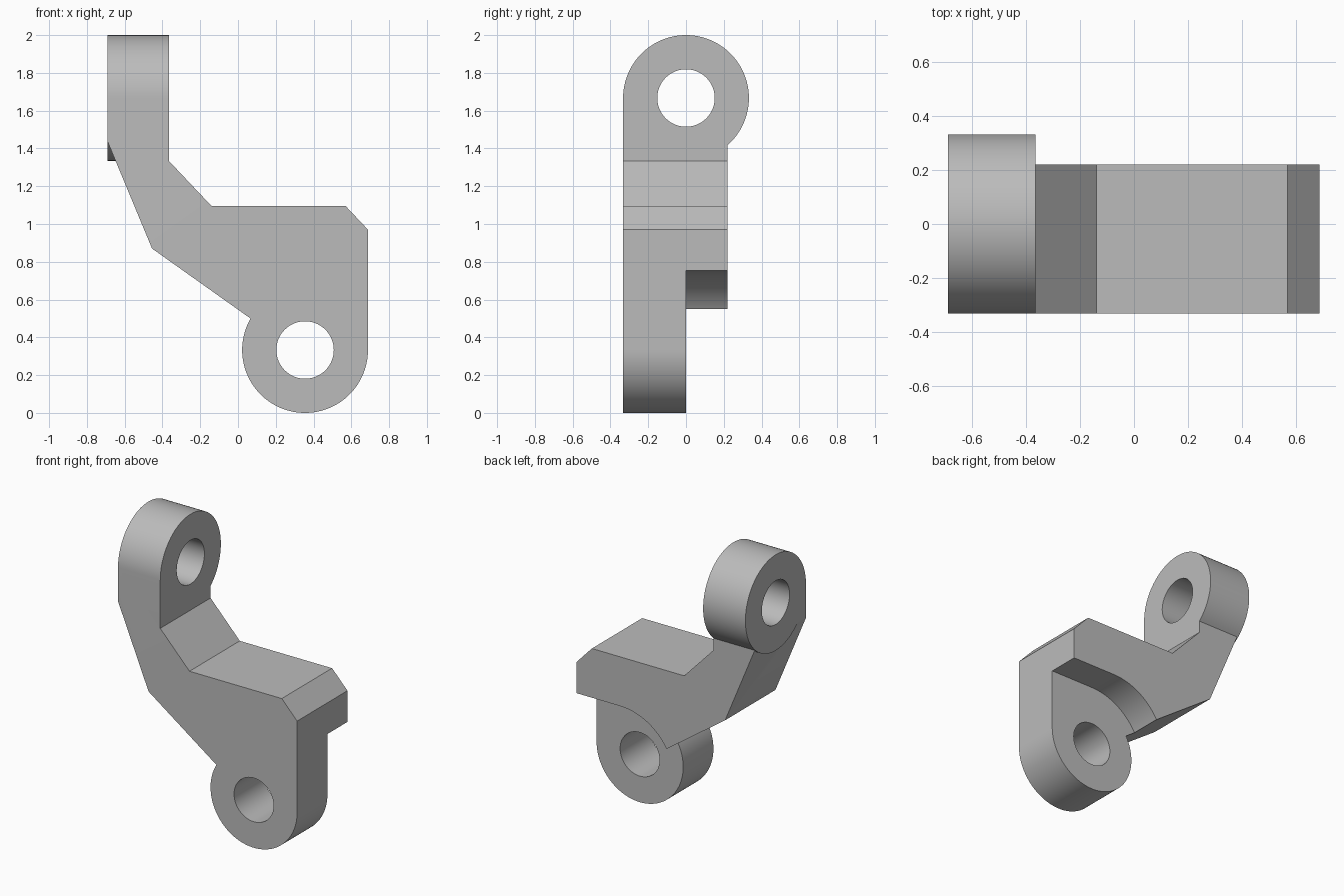
import bpy
import bmesh
from math import cos, sin, radians
from mathutils import Vector

if "Cube" in bpy.data.objects:
    bpy.data.objects.remove(bpy.data.objects["Cube"])

R, HOLE, CLEAR = 0.333, 0.152, 0.42   # lug, bore and clearance radii
LOW = (0.355, R)                      # lower lug centre (x, z)
HIGH = (0.0, 2 - R)                   # upper lug centre (y, z)
LEFT, NECK = -0.69, -0.365
RIGHT = LOW[0] + R
FRONT, BACK = -R, 0.22

grey = bpy.data.materials.new("plain grey")
grey.use_nodes = True
grey.diffuse_color = (0.5, 0.5, 0.5, 1)
grey.node_tree.nodes["Principled BSDF"].inputs["Base Color"].default_value = (0.5, 0.5, 0.5, 1)


def arc(centre, radius, start, end, steps):
    angles = [radians(start + (end - start) * i / steps) for i in range(steps + 1)]
    return [(centre[0] + radius * cos(a), centre[1] + radius * sin(a)) for a in angles]


def circle(centre, radius):
    return arc(centre, radius, 0, 360, 96)[:-1]


def extrude(name, profile, axis, start, end):
    """Prism from a flat profile: along y for an xz profile, along x for a yz one."""
    bm = bmesh.new()
    place = (lambda u, v: (u, start, v)) if axis == "y" else (lambda u, v: (start, u, v))
    face = bm.faces.new([bm.verts.new(place(u, v)) for u, v in profile])
    moved = bmesh.ops.extrude_face_region(bm, geom=[face])["geom"]
    step = Vector((0, end - start, 0)) if axis == "y" else Vector((end - start, 0, 0))
    bmesh.ops.translate(bm, vec=step, verts=[g for g in moved if isinstance(g, bmesh.types.BMVert)])
    bmesh.ops.recalc_face_normals(bm, faces=bm.faces)
    mesh = bpy.data.meshes.new(name)
    bm.to_mesh(mesh)
    bm.free()
    mesh.materials.append(grey)
    obj = bpy.data.objects.new(name, mesh)
    bpy.context.collection.objects.link(obj)
    return obj


def combine(target, tool, operation):
    tool.hide_render = True
    mod = target.modifiers.new(tool.name, "BOOLEAN")
    mod.operation, mod.solver, mod.object = operation, "EXACT", tool
    bpy.context.view_layer.objects.active = target
    bpy.ops.object.modifier_apply(modifier=mod.name)
    bpy.data.objects.remove(tool)


# Cranked arm with the rounded lower lug in its outline
outline = [(LEFT, HIGH[1]), (NECK, HIGH[1]), (NECK, 1.333), (-0.14, 1.095),
           (0.57, 1.095), (RIGHT, 0.97)]
outline += arc(LOW, R, 0, -210, 70)
outline += [(-0.455, 0.87), (LEFT, 1.435)]
bracket = extrude("bracket", outline, "y", FRONT, BACK)

# Clearance behind the lower lug
pocket = arc(LOW, CLEAR, 90, 270, 60) + [(1, LOW[1] - CLEAR), (1, LOW[1] + CLEAR)]
combine(bracket, extrude("rear_clearance", pocket, "y", 0, 0.5), "DIFFERENCE")

# Upper lug, turned a quarter from the lower one
combine(bracket, extrude("upper_lug", circle(HIGH, R), "x", LEFT, NECK), "UNION")

# Bores through both lugs
combine(bracket, extrude("upper_bore", circle(HIGH, HOLE), "x", -1, 0), "DIFFERENCE")
combine(bracket, extrude("lower_bore", circle(LOW, HOLE), "y", -1, 1), "DIFFERENCE")

bpy.ops.object.select_all(action="DESELECT")
bracket.select_set(True)
bpy.context.view_layer.objects.active = bracket
bpy.ops.object.shade_smooth_by_angle(angle=radians(25))
